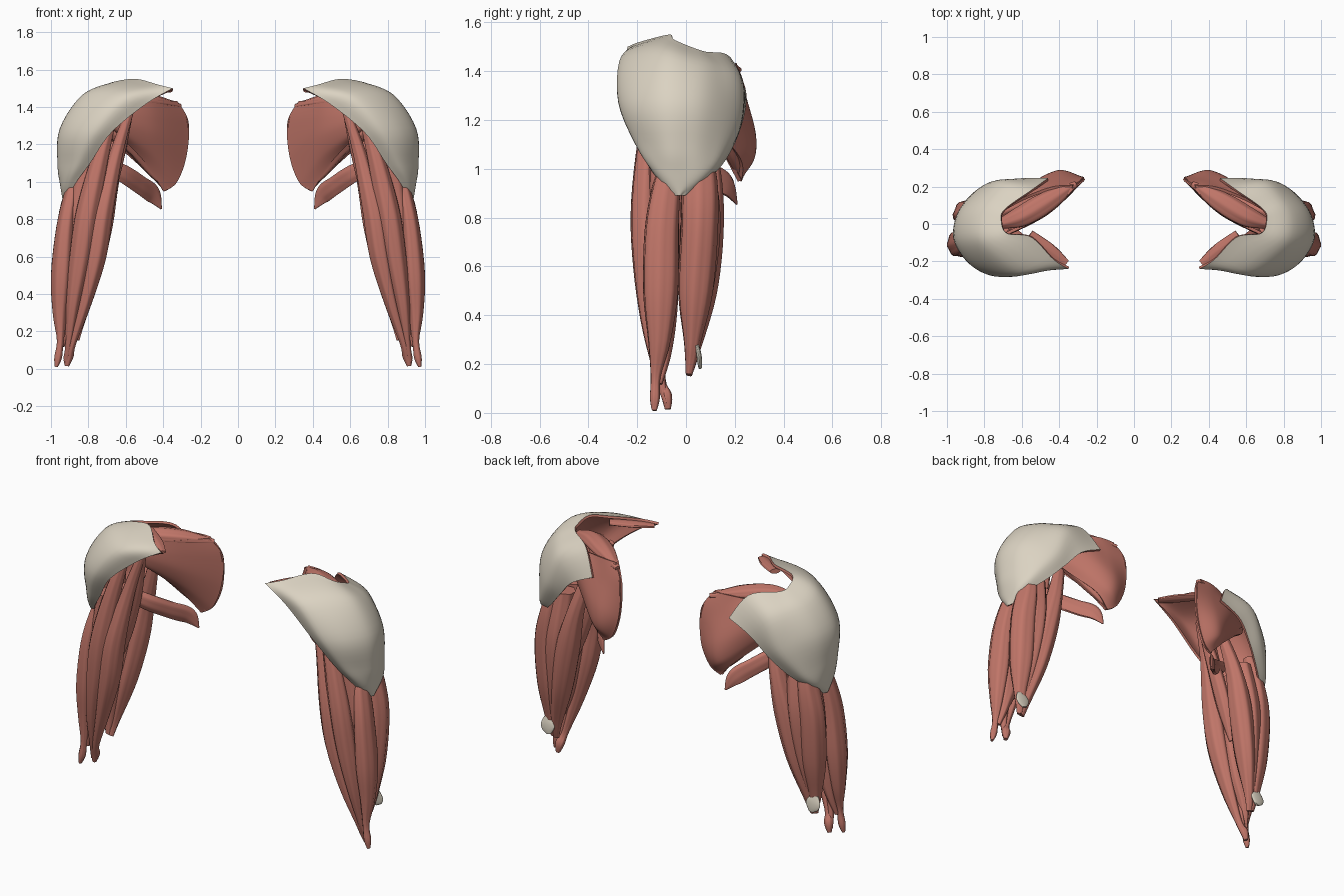
import bpy, math
from mathutils import Vector


def material(name, rgb):
    m = bpy.data.materials.new(name)
    m.diffuse_color = (*rgb, 1)
    return m


RED = material("muscle red", (0.53, 0.18, 0.14))
CREAM = material("tendon cream", (0.71, 0.65, 0.54))


def spline(keys, n):
    """Smooth curve of n+1 samples through key tuples of any length."""
    k = [keys[0]] + list(keys) + [keys[-1]]
    out = []
    for s in range(n + 1):
        f = s / n * (len(keys) - 1)
        i = min(int(f), len(keys) - 2)
        t = f - i
        out.append([0.5 * (2 * b + (c - a) * t + (2 * a - 5 * b + 4 * c - d) * t * t
                    + (3 * b - a - 3 * c + d) * t ** 3)
                    for a, b, c, d in zip(k[i], k[i + 1], k[i + 2], k[i + 3])])
    return out


def finish(name, verts, faces, mats, thickness=0, offset=-1):
    """Make the object, thicken sheets, mirror to the other arm, shade."""
    me = bpy.data.meshes.new(name)
    me.from_pydata(verts, [], faces)
    ob = bpy.data.objects.new(name, me)
    bpy.context.collection.objects.link(ob)
    for m in mats:
        me.materials.append(m)
    bpy.ops.object.select_all(action='DESELECT')
    ob.select_set(True)
    bpy.context.view_layer.objects.active = ob
    if thickness:
        so = ob.modifiers.new("thickness", 'SOLIDIFY')
        so.thickness, so.offset = thickness, offset
        so.material_offset = so.material_offset_rim = len(mats) - 1
        bpy.ops.object.modifier_apply(modifier=so.name)
    mi = ob.modifiers.new("mirror", 'MIRROR')
    mi.use_mirror_merge = False
    bpy.ops.object.modifier_apply(modifier=mi.name)
    bpy.ops.object.shade_smooth_by_angle(angle=math.radians(50))


def muscle(name, keys, ref=(0, 1, 0), mat=RED, rings=28, sides=28, groove=0.05):
    """Tapering belly along keys of (x, y, z, half width, half depth)."""
    path = spline(keys, rings)
    ref = Vector(ref).normalized()
    verts, faces = [], []
    for i, p in enumerate(path):
        tan = Vector(path[min(i + 1, rings)][:3]) - Vector(path[max(i - 1, 0)][:3])
        side = tan.cross(ref).normalized()
        nor = side.cross(tan).normalized()
        for j in range(sides):
            a = 2 * math.pi * j / sides
            r = 1 + groove * math.cos(7 * a + i * 0.06)      # fibre bundles
            verts.append(Vector(p[:3]) + side * max(p[3], 0.004) * r * math.cos(a)
                         + nor * max(p[4], 0.004) * r * math.sin(a))
    for i in range(rings):
        for j in range(sides):
            k = (j + 1) % sides
            faces.append((i * sides + j, i * sides + k,
                          (i + 1) * sides + k, (i + 1) * sides + j))
    faces.append(tuple(reversed(range(sides))))
    faces.append(tuple(range(rings * sides, (rings + 1) * sides)))
    finish(name, verts, faces, [mat])


def sheet(name, fibres, mats, thickness, offset=-1, nu=36, nv=28):
    """Surface lofted across a row of fibres."""
    lines = [spline(f, nv) for f in fibres]
    cols = [spline([l[j] for l in lines], nu) for j in range(nv + 1)]
    verts = [cols[j][i] for i in range(nu + 1) for j in range(nv + 1)]
    w = nv + 1
    faces = [(i * w + j, i * w + j + 1, (i + 1) * w + j + 1, (i + 1) * w + j)
             for i in range(nu) for j in range(nv)]
    finish(name, verts, faces, mats, thickness, offset)


# Shoulder cap: fibres from collar and blade down to the arm
sheet("shoulder_cap", [
    [(.35, -.24, 1.50), (.50, -.25, 1.41), (.68, -.26, 1.26), (.79, -.20, 1.10), (.87, -.14, .99), (.92, -.06, .895)],
    [(.43, -.19, 1.52), (.61, -.27, 1.45), (.77, -.275, 1.27), (.86, -.20, 1.09), (.91, -.125, .98), (.925, -.05, .89)],
    [(.55, -.07, 1.55), (.73, -.18, 1.48), (.875, -.21, 1.28), (.918, -.15, 1.09), (.937, -.095, .98), (.93, -.04, .89)],
    [(.68, -.05, 1.53), (.83, -.08, 1.465), (.95, -.09, 1.28), (.963, -.07, 1.09), (.950, -.05, .98), (.935, -.03, .89)],
    [(.71, .02, 1.50), (.84, .04, 1.43), (.940, .04, 1.27), (.953, .03, 1.09), (.948, .015, .98), (.935, -.025, .89)],
    [(.69, .08, 1.48), (.79, .13, 1.41), (.875, .14, 1.25), (.915, .105, 1.07), (.935, .06, .97), (.93, -.02, .89)],
    [(.55, .18, 1.46), (.70, .225, 1.37), (.78, .22, 1.20), (.87, .15, 1.05), (.91, .085, .965), (.928, -.01, .89)],
    [(.46, .245, 1.32), (.60, .245, 1.25), (.70, .215, 1.14), (.79, .165, 1.04), (.87, .10, .965), (.925, -.005, .89)],
], [CREAM, RED], 0.014)
muscle("collar_edge_muscle", [
    (.365, -.215, 1.487, .026, .010), (.45, -.145, 1.50, .038, .016),
    (.56, -.06, 1.515, .030, .014)], (0, 0, 1))

# Shoulder blade muscles
sheet("blade_front_fan", [
    [(.33, .19, 1.43), (.47, .055, 1.43), (.68, -.05, 1.39)],
    [(.27, .24, 1.32), (.46, .06, 1.34), (.69, -.06, 1.36)],
    [(.28, .24, 1.14), (.46, .07, 1.25), (.69, -.06, 1.33)],
    [(.33, .23, 1.00), (.47, .10, 1.16), (.68, -.05, 1.30)],
    [(.40, .22, 0.95), (.50, .13, 1.11), (.66, -.01, 1.28)],
], [RED], 0.016, 0)
sheet("blade_back_fan", [
    [(.33, .20, 1.43), (.44, .19, 1.43), (.60, .13, 1.41), (.74, .05, 1.39)],
    [(.27, .235, 1.32), (.41, .225, 1.33), (.58, .18, 1.35), (.75, .06, 1.38)],
    [(.28, .245, 1.13), (.40, .275, 1.16), (.57, .20, 1.26), (.76, .06, 1.36)],
    [(.33, .235, 1.00), (.42, .272, 1.06), (.58, .18, 1.19), (.77, .05, 1.33)],
    [(.39, .22, 0.95), (.47, .22, 1.04), (.60, .13, 1.16), (.77, .03, 1.31)],
], [RED], 0.016, 0)

BLADE = (0.5, 0.86, 0)
muscle("blade_top_muscle", [
    (.31, .215, 1.405, .012, .015), (.46, .12, 1.43, .036, .055),
    (.60, .04, 1.435, .042, .055), (.72, 0, 1.42, .025, .025)], BLADE)
muscle("blade_edge_muscle", [
    (.37, .225, .965, .015, .01), (.45, .195, 1.07, .045, .03),
    (.57, .12, 1.20, .045, .04), (.76, .04, 1.32, .03, .03)], BLADE)
muscle("lower_blade_strap", [
    (.41, .208, .855, .004, .004), (.455, .17, .93, .048, .012), (.52, .09, .98, .05, .015),
    (.61, 0, 1.04, .048, .02), (.72, -.06, 1.10, .035, .02)], BLADE)

# Front of the upper arm
muscle("front_inner_head", [
    (.58, -.10, 1.37, .022, .022), (.65, -.12, 1.15, .035, .035), (.72, -.15, .85, .055, .06),
    (.76, -.145, .60, .055, .065), (.82, -.13, .35, .035, .045), (.885, -.105, .14, .020, .02),
    (.905, -.08, .07, .026, .022), (.915, -.075, .015, .012, .012)])
muscle("front_outer_head", [
    (.66, -.12, 1.38, .02, .02), (.73, -.15, 1.15, .042, .042), (.80, -.167, .85, .06, .058),
    (.84, -.158, .60, .058, .058), (.88, -.135, .35, .038, .045), (.905, -.105, .14, .018, .02),
    (.92, -.08, .04, .012, .012)])
muscle("inner_arm_strap", [
    (.58, -.09, 1.37, .02, .02), (.65, -.06, 1.10, .035, .04),
    (.72, -.05, .85, .035, .045), (.78, -.05, .62, .01, .01)])
muscle("outer_arm_muscle", [
    (.86, -.06, 1.06, .02, .03), (.89, -.08, .93, .038, .055), (.92, -.10, .75, .05, .068),
    (.94, -.105, .50, .058, .070), (.95, -.11, .30, .04, .046), (.95, -.125, .15, .018, .02),
    (.962, -.128, .06, .02, .02), (.972, -.13, .01, .008, .01)])
muscle("deep_arm_muscle", [
    (.82, -.09, 1.08, .05, .06), (.84, -.09, .75, .09, .06), (.87, -.08, .45, .07, .045),
    (.91, -.09, .25, .03, .03), (.94, -.11, .12, .012, .012)])

# Back of the upper arm
muscle("back_long_head", [
    (.61, .06, 1.25, .03, .02), (.68, .09, 1.00, .045, .05), (.735, .085, .77, .065, .068),
    (.79, .06, .50, .055, .065), (.85, .03, .25, .03, .025), (.87, .012, .155, .022, .012)])
muscle("back_outer_head", [
    (.83, .05, 1.15, .03, .03), (.86, .055, .97, .056, .07), (.885, .055, .77, .078, .075),
    (.885, .038, .50, .075, .070), (.885, .026, .30, .045, .036), (.882, .02, .22, .03, .024),
    (.88, .012, .16, .018, .014)])
muscle("back_deep_head", [
    (.78, .04, 1.08, .05, .06), (.81, .055, .80, .07, .085), (.84, .04, .50, .06, .068),
    (.87, .02, .25, .03, .025), (.88, .01, .17, .012, .012)])
muscle("elbow_tendon", [
    (.905, .044, .28, .020, .007), (.897, .052, .245, .044, .010), (.890, .056, .212, .042, .010),
    (.882, .058, .185, .016, .007)], mat=CREAM, rings=12, groove=0)
